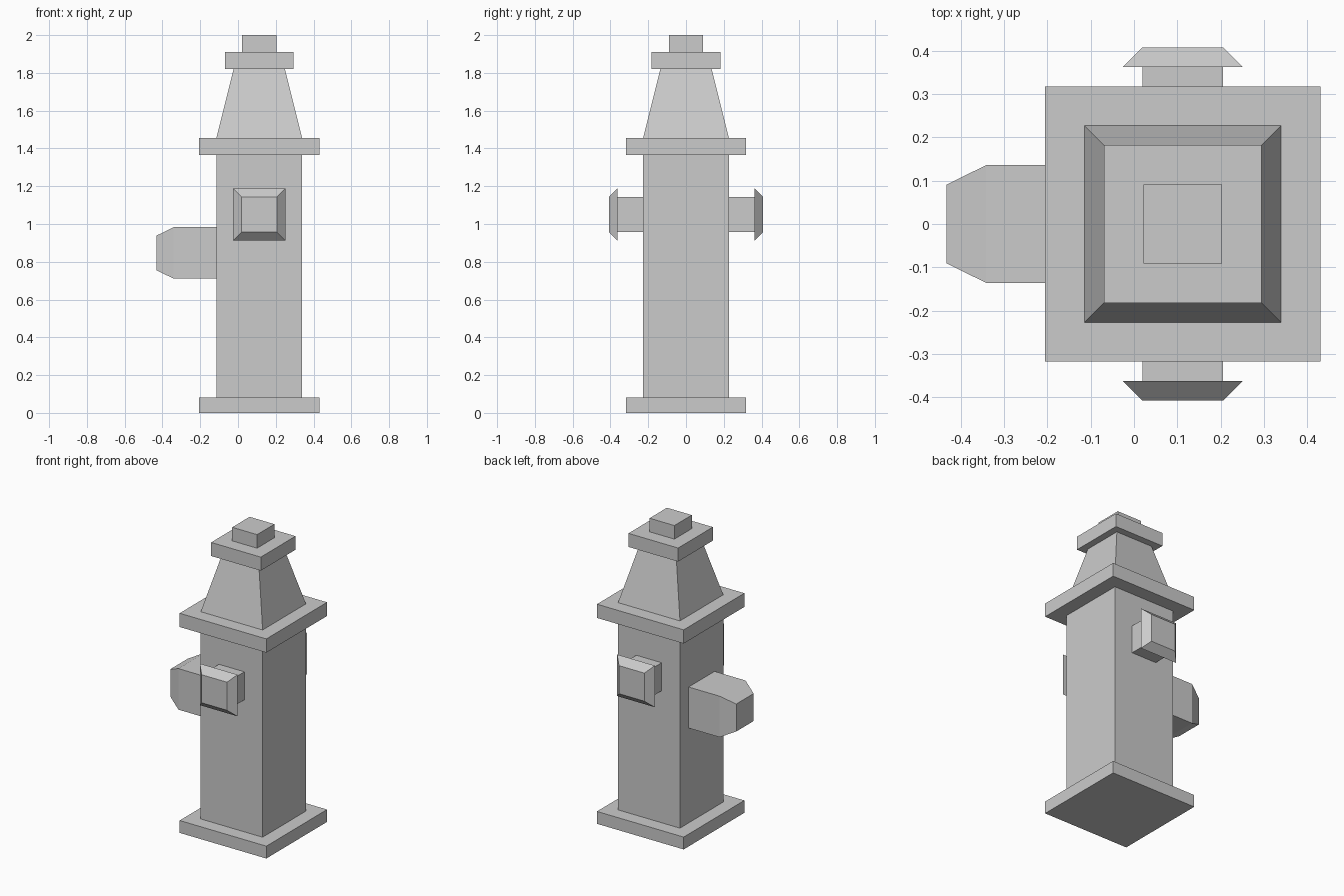
import bpy, bmesh
from mathutils import Vector

if "Cube" in bpy.data.objects:
    bpy.data.objects.remove(bpy.data.objects["Cube"])

CX = 0.1125  # centre line of the upright body


def square_loft(name, origin, axis, u, v, sections, cap_start=True):
    """Skin square sections (distance, half width) along an axis."""
    origin, axis, u, v = map(Vector, (origin, axis, u, v))
    bm = bmesh.new()
    rings = [[bm.verts.new(origin + axis * d + u * (h * a) + v * (h * b))
              for a, b in ((-1, -1), (1, -1), (1, 1), (-1, 1))]
             for d, h in sections]
    for r, s in zip(rings, rings[1:]):
        for i in range(4):
            j = (i + 1) % 4
            bm.faces.new((r[i], r[j], s[j], s[i]))
    bm.faces.new(rings[-1])
    if cap_start:
        bm.faces.new(rings[0][::-1])
    # u x v = axis, so the winding above already faces outwards
    mesh = bpy.data.meshes.new(name)
    bm.to_mesh(mesh)
    bm.free()
    obj = bpy.data.objects.new(name, mesh)
    bpy.context.collection.objects.link(obj)
    return obj


# Upright: base plate, barrel, collar, tapered bonnet, cap plate, top nut
square_loft("hydrant_body", (CX, 0, 0), (0, 0, 1), (1, 0, 0), (0, 1, 0), [
    (0, 0.318), (0.082, 0.318),
    (0.082, 0.227), (1.365, 0.227),
    (1.365, 0.318), (1.456, 0.318),
    (1.456, 0.227), (1.82, 0.136),
    (1.82, 0.182), (1.91, 0.182),
    (1.91, 0.091), (2.0, 0.091)])

# Large outlet on the left
square_loft("large_outlet", (CX, 0, 0.847), (-1, 0, 0), (0, 0, 1), (0, 1, 0), [
    (0.227, 0.136), (0.454, 0.136), (0.545, 0.091)], cap_start=False)

# Small capped outlets on the front and back
for name, s in (("front_outlet", -1), ("back_outlet", 1)):
    square_loft(name, (CX, 0, 1.05), (0, s, 0), (-s, 0, 0), (0, 0, 1), [
        (0.227, 0.093), (0.363, 0.093),
        (0.363, 0.138), (0.408, 0.093)], cap_start=False)
